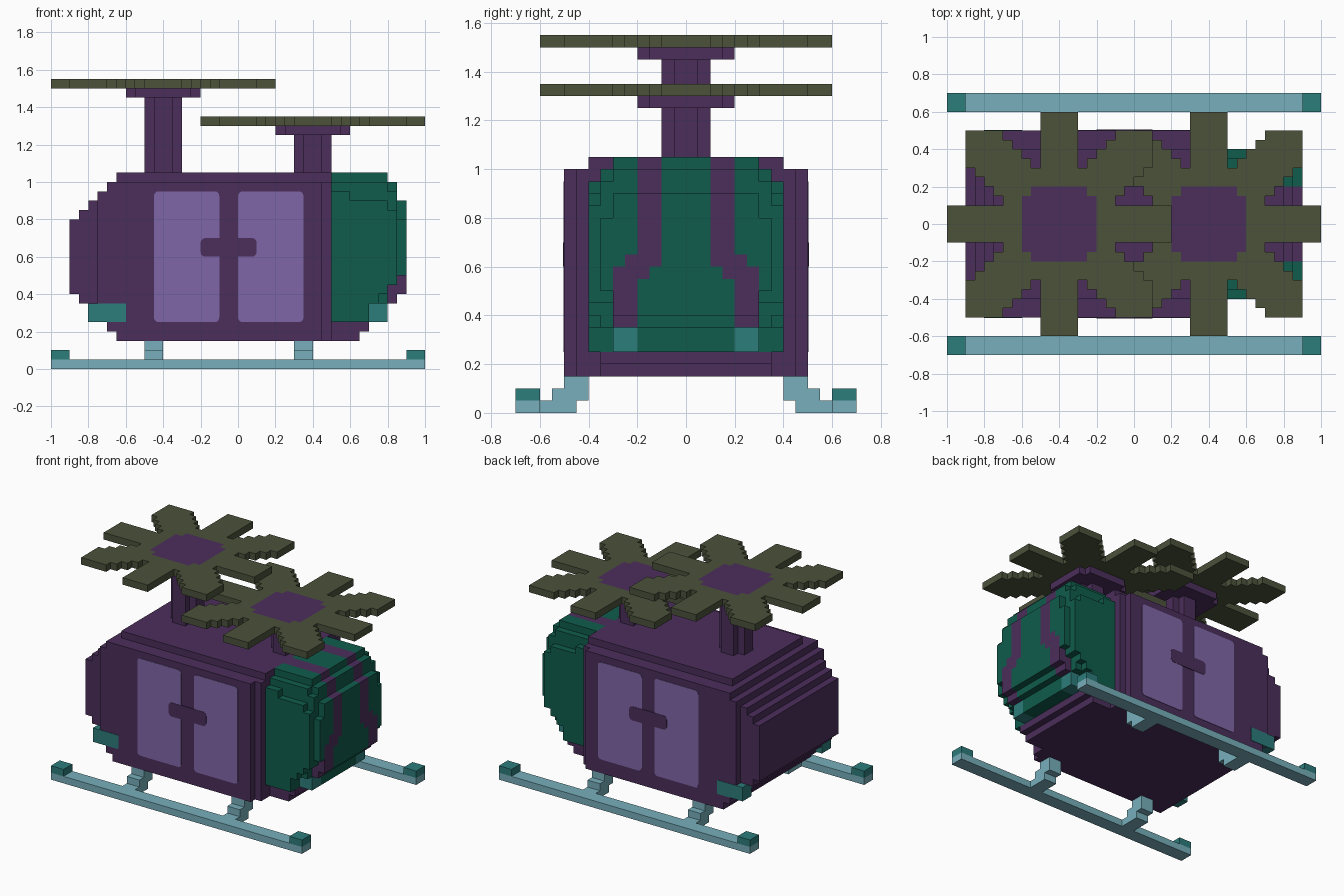
import bpy, bmesh, math

old = bpy.data.objects.get("Cube")
if old:
    bpy.data.objects.remove(old, do_unlink=True)

U = 0.05  # size of one building block


def material(name, rgb):
    lin = [((c / 255 + 0.055) / 1.055) ** 2.4 for c in rgb] + [1.0]
    m = bpy.data.materials.new(name)
    m.use_nodes = True
    m.diffuse_color = lin
    bsdf = m.node_tree.nodes["Principled BSDF"]
    bsdf.inputs["Base Color"].default_value = lin
    bsdf.inputs["Roughness"].default_value = 0.8
    return m


PURPLE = material("deep purple", (75, 46, 91))
GREEN = material("dark green", (15, 92, 75))
LAVENDER = material("lavender", (128, 102, 168))
BLUE = material("pale blue", (119, 175, 187))
TEAL = material("teal", (44, 125, 123))
OLIVE = material("olive", (76, 82, 59))


def add_object(name, mesh, mats):
    for m in mats:
        mesh.materials.append(m)
    ob = bpy.data.objects.new(name, mesh)
    bpy.context.collection.objects.link(ob)
    return ob


def box(name, mat, x0, x1, y0, y1, z0, z1):
    bm = bmesh.new()
    bmesh.ops.create_cube(bm, size=1)
    for v in bm.verts:
        v.co = (x1 if v.co.x > 0 else x0, y1 if v.co.y > 0 else y0, z1 if v.co.z > 0 else z0)
    me = bpy.data.meshes.new(name)
    bm.to_mesh(me)
    bm.free()
    return add_object(name, me, [mat])


def blocks(name, mats, lo, hi, rule):
    """Outer skin of all blocks whose centre gets a material number from the rule."""
    cells = {}
    a, b = [[round(c / U) for c in p] for p in (lo, hi)]
    for i in range(a[0], b[0]):
        for j in range(a[1], b[1]):
            for k in range(a[2], b[2]):
                n = rule((i + .5) * U, (j + .5) * U, (k + .5) * U)
                if n is not None:
                    cells[i, j, k] = n
    bm = bmesh.new()
    verts = {}
    for cell, n in cells.items():
        for axis in range(3):
            for side in (0, 1):
                near = list(cell)
                near[axis] += 2 * side - 1
                if tuple(near) in cells:
                    continue
                loop = []
                for du, dv in ((0, 0), (1, 0), (1, 1), (0, 1)):
                    p = list(cell)
                    p[axis] += side
                    p[(axis + 1) % 3] += du
                    p[(axis + 2) % 3] += dv
                    p = tuple(p)
                    if p not in verts:
                        verts[p] = bm.verts.new([c * U for c in p])
                    loop.append(verts[p])
                f = bm.faces.new(loop if side else loop[::-1])
                f.material_index = n
    me = bpy.data.meshes.new(name)
    bm.to_mesh(me)
    bm.free()
    return add_object(name, me, mats)


def step(table, z):
    """Value of the highest table row that starts below z."""
    for z0, value in table:
        if z > z0:
            return value
    return -9


# Cabin: stepped rear, slightly narrower ends, chin under the nose
REAR = [(1.0, -.65), (.95, -.7), (.9, -.75), (.85, -.8), (.8, -.85), (.4, -.9),
        (.35, -.85), (.3, -.8), (.25, -.75), (.2, -.7), (.15, -.65)]


def cabin_rule(x, y, z):
    a = abs(y)
    if x > .5:
        return 0 if z < .25 and a < .35 and x < (.7 if z > .2 else .65) else None
    half = .4 if z > 1 else .5 if -.75 < x < .45 else .45
    return 0 if x > step(REAR, z) and a < half else None


blocks("cabin", [PURPLE], (-.9, -.5, .15), (.7, .5, 1.05), cabin_rule)

# Nose: rounded steps with two curved stripes
NOSE = [(.30, [(1.0, .8), (.9, .85), (.4, .9), (.35, .85), (.25, .8)]),
        (.35, [(1.0, -9), (.95, .8), (.8, .85), (.5, .9), (.45, .85), (.35, .8), (.25, .7)]),
        (.40, [(.95, -9), (.9, .6), (.85, .8), (.45, .85), (.4, .8), (.35, .75), (.25, .7)])]


def nose_rule(x, y, z):
    a = abs(y)
    table = next(t for half, t in NOSE if a < half)
    if x > step(table, z):
        return None
    if z < .35 and x > .7 and .2 < a < .3:
        return 2
    inner = step([(.6, .1), (.55, .15), (0, .2)], z)
    outer = step([(.65, .2), (.6, .25), (0, .3)], z)
    return 1 if inner < a < outer else 0


blocks("nose", [GREEN, PURPLE, TEAL], (.5, -.4, .25), (.9, .4, 1.05), nose_rule)


# Side doors: thin rounded plates
def door_plate(name, mat, x0, x1, z0, z1, r, side, depth):
    pts = []
    for cx, cz, start in ((x1 - r, z1 - r, 0), (x0 + r, z1 - r, 90),
                          (x0 + r, z0 + r, 180), (x1 - r, z0 + r, 270)):
        for t in (0, 30, 60, 90):
            t = math.radians(start + t)
            pts.append((cx + r * math.cos(t), cz + r * math.sin(t)))
    bm = bmesh.new()
    face = bm.faces.new([bm.verts.new((x, side * .499, z)) for x, z in pts])
    ext = bmesh.ops.extrude_face_region(bm, geom=[face])
    for v in ext["geom"]:
        if isinstance(v, bmesh.types.BMVert):
            v.co.y = side * (.5 + depth)
    bmesh.ops.recalc_face_normals(bm, faces=bm.faces)
    me = bpy.data.meshes.new(name)
    bm.to_mesh(me)
    bm.free()
    add_object(name, me, [mat])


for side, label in ((-1, "right"), (1, "left")):
    door_plate(label + "_rear_door", LAVENDER, -.45, -.1, .25, .95, .025, side, .003)
    door_plate(label + "_front_door", LAVENDER, 0, .35, .25, .95, .025, side, .003)
    door_plate(label + "_door_handle", PURPLE, -.2, .1, .6, .7, .025, side, .005)

    # Rear lamp wrapping the corner
    y0, y1 = sorted((side * .4, side * .503))
    box(label + "_rear_lamp", TEAL, -.803, -.6, y0, y1, .25, .35)

    # Skid, raised tips and stepped struts
    y0, y1 = sorted((side * .6, side * .7))
    box(label + "_skid", BLUE, -1, 1, y0, y1, 0, .05)
    for x, end in ((-1, "rear"), (.9, "front")):
        box(f"{label}_{end}_skid_tip", TEAL, x, x + .1, y0, y1, .05, .1)

    def strut_rule(x, y, z):
        lo, hi = step([(.1, (.4, .5)), (.05, (.4, .55)), (0, (.45, .6))], z)
        return 0 if lo < y * side < hi else None

    for x, end in ((-.5, "rear"), (.3, "front")):
        blocks(f"{label}_{end}_strut", [BLUE], (x, -.6, 0), (x + .1, .6, .15), strut_rule)


# Rotors: eight-bladed block star on a cross-shaped mast
def rotor(label, cx, top):
    def blade_rule(x, y, z):
        a, b = sorted((abs(x - cx), abs(y)))
        if a < .2 and b < .2 and a + b < .34:
            return 1
        if a < .1:
            return 0
        return 0 if b < .5 and not (b > .3 and a < b - .17) else None

    def mast_rule(x, y, z):
        a, b = sorted((abs(x - cx), abs(y)))
        if z > top - .1:
            return 0 if a + b < .34 else None
        return 0 if a < .05 and b < .1 else None

    blocks(label + "_rotor", [OLIVE, PURPLE], (cx - .6, -.6, top - .05), (cx + .6, .6, top), blade_rule)
    blocks(label + "_mast", [PURPLE], (cx - .2, -.2, 1.05), (cx + .2, .2, top - .05), mast_rule)


rotor("rear", -.4, 1.55)
rotor("front", .4, 1.35)
